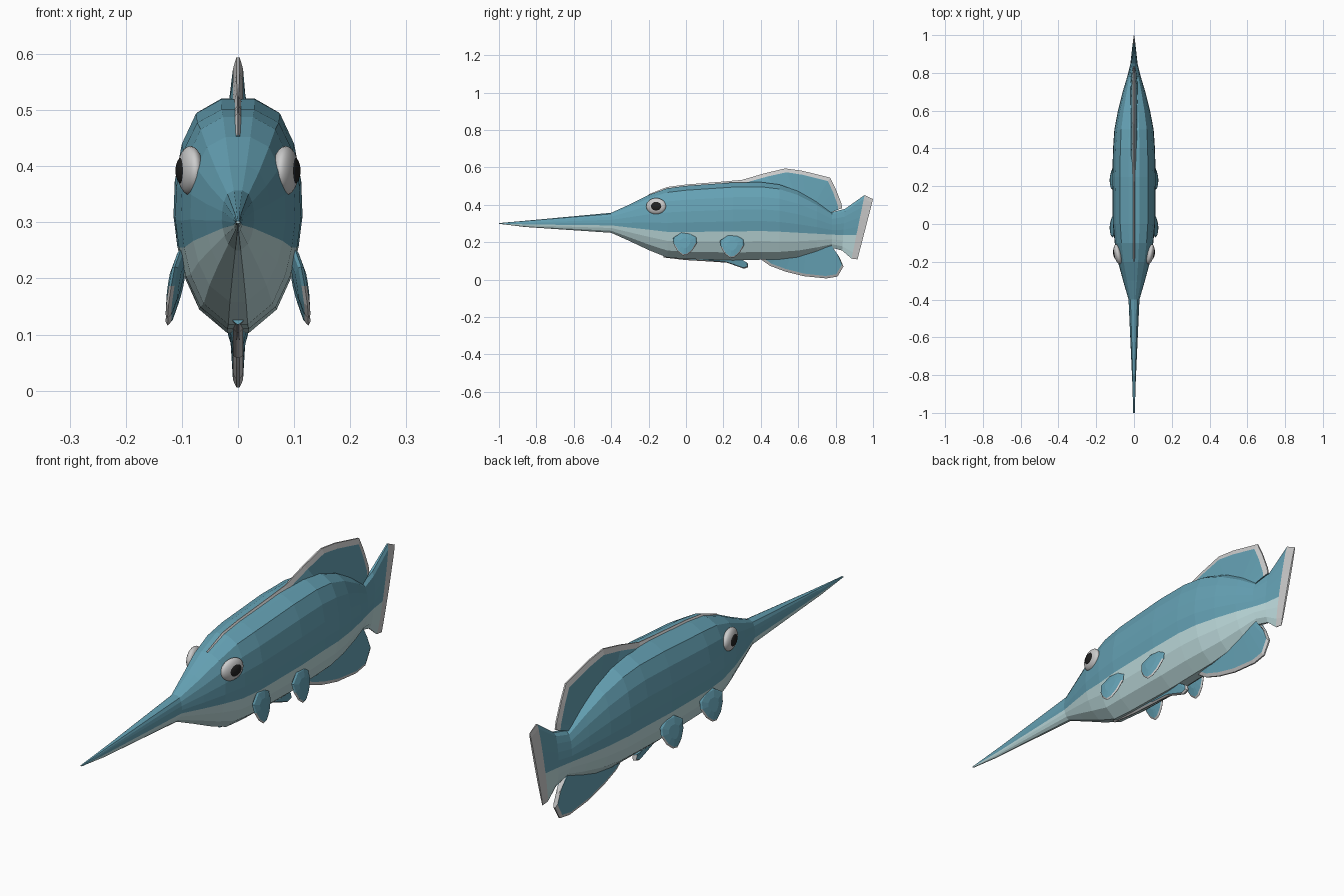
import bpy, bmesh, math
from mathutils import Vector

if "Cube" in bpy.data.objects:
    bpy.data.objects.remove(bpy.data.objects["Cube"])


def mat(name, r, g, b):
    m = bpy.data.materials.new(name)
    m.diffuse_color = (r, g, b, 1)
    m.use_nodes = True
    m.node_tree.nodes["Principled BSDF"].inputs["Base Color"].default_value = m.diffuse_color
    return m


BLUE = mat("blue", .13, .36, .46)
BELLY = mat("belly", .52, .72, .73)
RIM = mat("rim", .74, .76, .74)
WHITE = mat("white", .85, .85, .83)
BLACK = mat("black", .015, .015, .015)


def make(name, verts, faces, mats, idx):
    me = bpy.data.meshes.new(name)
    me.from_pydata(verts, [], faces)
    for m in mats:
        me.materials.append(m)
    for p, i in zip(me.polygons, idx):
        p.material_index = i
    bm = bmesh.new()
    bm.from_mesh(me)
    bmesh.ops.recalc_face_normals(bm, faces=bm.faces)
    bm.to_mesh(me)
    bm.free()
    ob = bpy.data.objects.new(name, me)
    bpy.context.collection.objects.link(ob)
    return ob


# Skin a list of closed rings; pick(i, j) gives the material of each face
def skin(name, rings, mats, pick):
    n = len(rings[0])
    verts = [v for r in rings for v in r]
    faces, idx = [], []
    for i in range(len(rings) - 1):
        for j in range(n):
            k = (j + 1) % n
            faces.append((i * n + j, i * n + k, (i + 1) * n + k, (i + 1) * n + j))
            idx.append(pick(i, j))
    last = (len(rings) - 1) * n
    faces += [tuple(range(n)), tuple(range(last, last + n))]
    idx += [idx[0], idx[-1]]
    return make(name, verts, faces, mats, idx)


# Body, snout and tail: half section as (width, height) fractions, bottom to top
half = [(.17, 0), (.6, .1), (.83, .24), (.94, .37), (1, .5),
        (.98, .65), (.87, .81), (.65, .94), (.26, 1)]
section = half + [(-w, t) for w, t in reversed(half)]
# y top, z top, y bottom, z bottom, half width
stations = [
    (-1, .302, -1, .298, .004), (-.82, .318, -.86, .281, .009),
    (-.4, .357, -.4, .25, .029), (-.3, .402, -.3, .205, .058),
    (-.2, .452, -.2, .158, .085), (-.1, .488, -.1, .118, .102),
    (0, .501, 0, .11, .112), (.25, .519, .25, .103, .115),
    (.4, .521, .4, .106, .111), (.5, .508, .5, .108, .104),
    (.6, .472, .6, .12, .085), (.7, .415, .7, .145, .06),
    (.78, .36, .78, .17, .036), (.85, .378, .835, .155, .02),
    (.955, .452, .885, .112, .01), (1, .43, .917, .108, .004)]
rings = [[(w * a, yb + (yt - yb) * t, zb + (zt - zb) * t) for a, t in section]
         for yt, zt, yb, zb, w in stations]
n = len(section)


def body_pick(i, j):
    if i == len(stations) - 2:
        return 2
    return 1 if j < 3 or j >= n - 4 else 0


skin("body", rings, [BLUE, BELLY, RIM], body_pick)


# Centre-line fins: pairs of (outer y, z, base y, z), tapering to a pale rim
def blade(name, pairs, thick, rim):
    rows = []
    for oy, oz, by, bz in pairs:
        o, b = Vector((0, oy, oz)), Vector((0, by, bz))
        m = o + (b - o).normalized() * min(rim, (b - o).length * .6)
        f = min(1, (o - b).length / .06)
        rows.append([b + Vector((-thick, 0, 0)), m + Vector((-thick * .5, 0, 0)),
                     o + Vector((-.003 * f, 0, 0)), o + Vector((.003 * f, 0, 0)),
                     m + Vector((thick * .5, 0, 0)), b + Vector((thick, 0, 0))])
    skin(name, rows, [BLUE, RIM], lambda i, j: 1 if 1 <= j <= 3 else 0)


blade("dorsal_fin", [
    (-.2, .456, -.19, .44), (-.1, .495, -.1, .475), (0, .508, 0, .485),
    (.2, .524, .2, .5), (.3, .533, .32, .505), (.42, .568, .47, .5),
    (.53, .594, .58, .47), (.62, .582, .64, .44), (.77, .545, .69, .41),
    (.8, .485, .72, .39), (.83, .41, .75, .37), (.835, .382, .765, .355)], .018, .022)
blade("anal_fin", [
    (.39, .115, .42, .14), (.45, .073, .5, .14), (.53, .043, .57, .15),
    (.63, .018, .64, .16), (.75, .006, .69, .17), (.81, .016, .72, .18),
    (.842, .07, .75, .19), (.82, .12, .765, .2), (.78, .165, .765, .21)], .018, .014)
blade("belly_fin", [
    (-.12, .118, -.12, .15), (0, .104, 0, .14), (.12, .097, .12, .135),
    (.22, .09, .19, .13), (.27, .072, .235, .125), (.31, .058, .27, .118),
    (.333, .066, .3, .105), (.33, .088, .31, .1)], .018, .006)

# Paired side fins: leaf outline in (y, z)
leaf = [(-.02, .125), (.03, .122), (.06, .1), (.063, .07), (.04, .03),
        (.012, .006), (-.012, .003), (-.04, .025), (-.06, .06), (-.066, .095)]


def side_fin(name, side, cy, cz):
    def ring(s, off):
        out = []
        for y, z in leaf:
            y, z = y * s, .072 + (z - .072) * s
            x = .1 + (.125 - z) * .2 - y * .1 + off
            out.append((side * x, cy + y, cz + z))
        return out
    rows = [ring(.45, -.01), ring(.9, -.005), ring(1, 0), ring(.9, .005), ring(.45, .01)]
    skin(name, rows, [BLUE, RIM], lambda i, j: 1 if i in (1, 2) and 3 <= j <= 7 else 0)


# Eyes: flattened ball with a dark pupil dome
def ball(name, loc, scale, m, turn):
    bpy.ops.mesh.primitive_uv_sphere_add(segments=24, ring_count=14, location=loc,
                                         rotation=(0, math.pi / 2, turn))
    ob = bpy.context.object
    ob.name = name
    ob.scale = scale
    ob.data.materials.append(m)
    bpy.ops.object.shade_smooth()


for side, tag in ((1, "right"), (-1, "left")):
    side_fin("front_side_fin_" + tag, side, -.005, .126)
    side_fin("rear_side_fin_" + tag, side, .247, .113)
    turn = -side * math.radians(12)
    ball("eye_" + tag, (side * .085, -.16, .392), (.044, .054, .021), WHITE, turn)
    ball("pupil_" + tag, (side * .0985, -.16, .392), (.025, .031, .0115), BLACK, turn)
